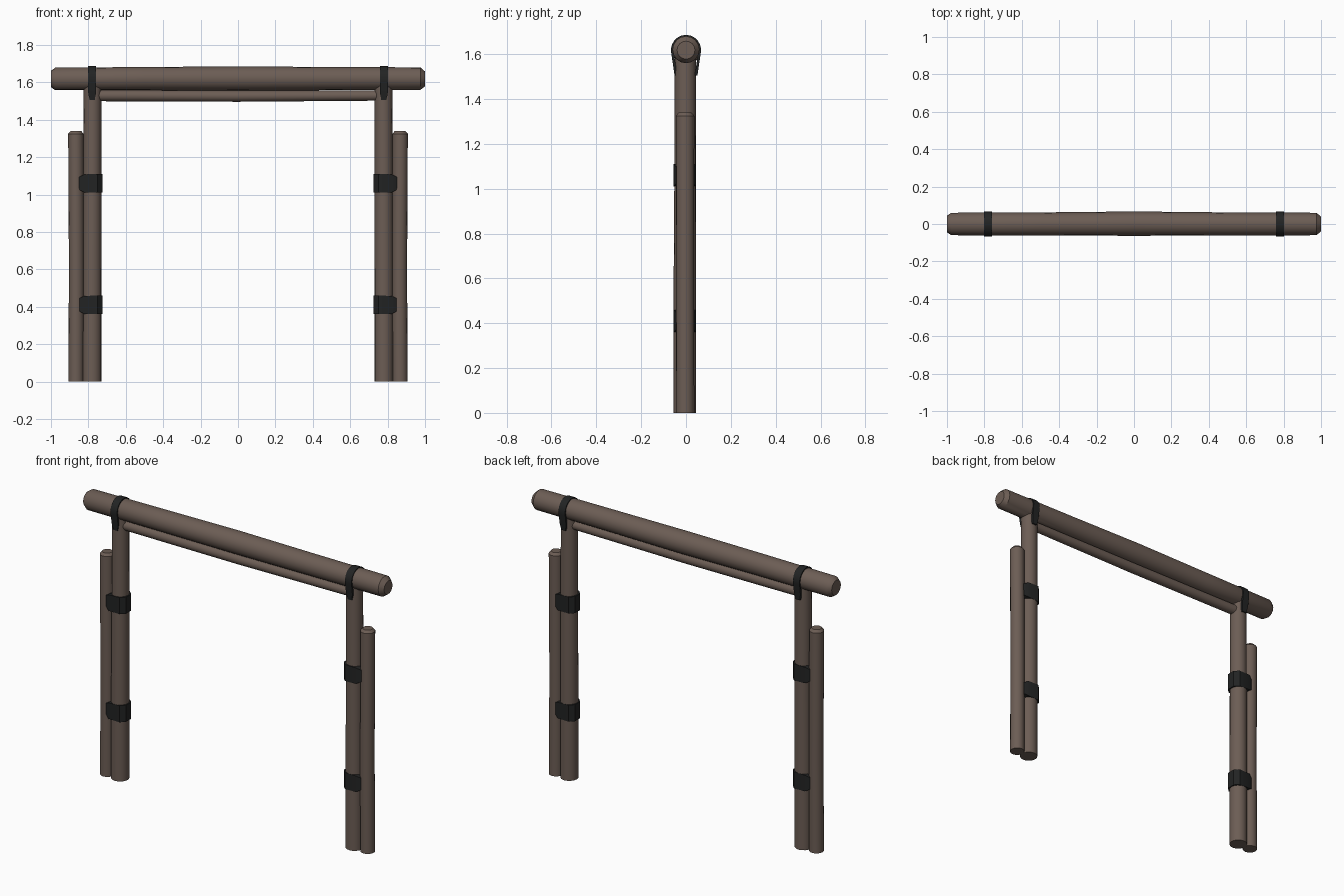
import bpy, bmesh, math
from mathutils import Vector

if "Cube" in bpy.data.objects:
    bpy.data.objects.remove(bpy.data.objects["Cube"])


def material(name, rgb):
    m = bpy.data.materials.new(name)
    m.diffuse_color = (*rgb, 1)
    m.use_nodes = True
    m.node_tree.nodes["Principled BSDF"].inputs["Base Color"].default_value = m.diffuse_color
    return m


WOOD = material("weathered_wood", (0.150, 0.110, 0.090))
STRAP = material("black_strap", (0.016, 0.017, 0.017))


def finish(name, bm, mat, angle):
    bmesh.ops.recalc_face_normals(bm, faces=bm.faces)
    me = bpy.data.meshes.new(name)
    bm.to_mesh(me)
    bm.free()
    me.materials.append(mat)
    ob = bpy.data.objects.new(name, me)
    bpy.context.collection.objects.link(ob)
    bpy.ops.object.select_all(action='DESELECT')
    ob.select_set(True)
    bpy.context.view_layer.objects.active = ob
    bpy.ops.object.shade_smooth_by_angle(angle=math.radians(angle))
    return ob


def log(name, axis, rings, sides=16):
    """Capped log through rings of (centre, radius), along 'x' or 'z'."""
    bm = bmesh.new()
    rows = []
    for c, r in rings:
        row = []
        for i in range(sides):
            a = 2 * math.pi * i / sides
            u, v = r * math.cos(a), r * math.sin(a)
            off = Vector((0, u, v)) if axis == 'x' else Vector((u, v, 0))
            row.append(bm.verts.new(Vector(c) + off))
        rows.append(row)
    for a, b in zip(rows, rows[1:]):
        for i in range(sides):
            j = (i + 1) % sides
            bm.faces.new((a[i], a[j], b[j], b[i]))
    bm.faces.new(rows[0])
    bm.faces.new(rows[-1])
    return finish(name, bm, WOOD, 35)


# Top beam, slightly bowed, with bevelled ends
log("top_beam", 'x', [
    ((-1, 0, 1.618), 0.044), ((-0.977, 0, 1.618), 0.060),
    ((-0.5, 0, 1.620), 0.062), ((0, 0.002, 1.620), 0.065),
    ((0.5, 0, 1.620), 0.062), ((0.975, 0, 1.620), 0.060),
    ((1, 0, 1.618), 0.040)])

# Thin rail under the beam
log("lower_rail", 'x', [
    ((-0.76, -0.003, 1.529), 0.030), ((0, -0.003, 1.526), 0.030),
    ((0.76, -0.003, 1.529), 0.027)])


def band(name, s, z):
    """Strap wrapped round the main post and into the brace post."""
    outline = [(-0.055, -0.025, 0.050), (-0.055, 0.025, 0.050),
               (-0.030, 0.050, 0.050), (0.043, 0.050, 0.048),
               (0.075, 0.032, 0.032), (0.075, -0.032, 0.032),
               (0.043, -0.050, 0.048), (-0.030, -0.050, 0.050)]
    bm = bmesh.new()
    lo, hi = [], []
    for x, y, h in outline:
        p = (s * (0.780 + x), y - 0.005)
        lo.append(bm.verts.new((*p, z - h)))
        hi.append(bm.verts.new((*p, z + h)))
    n = len(outline)
    for i in range(n):
        j = (i + 1) % n
        bm.faces.new((lo[i], lo[j], hi[j], hi[i]))
    # Caps split so each piece stays nearly flat
    for row in (lo, hi):
        bm.faces.new((row[0], row[1], row[2], row[7]))
        bm.faces.new((row[7], row[2], row[3], row[6]))
        bm.faces.new((row[6], row[3], row[4], row[5]))
    finish(name, bm, STRAP, 30)


def beam_strap(name, x):
    """Strap over the beam with tapered tails on the post."""
    path = [(-0.051, 1.505, 0.014), (-0.057, 1.545, 0.021)]
    for i in range(13):
        a = math.radians(190 - 200 * i / 12)
        path.append((0.067 * math.cos(a), 1.619 + 0.067 * math.sin(a), 0.022))
    path += [(0.057, 1.545, 0.021), (0.051, 1.505, 0.014)]
    bm = bmesh.new()
    rows = []
    for y, z, w in path:
        d = Vector((0, y, max(z - 1.619, 0))).normalized() * 0.012
        o = Vector((x, y, z))
        rows.append([bm.verts.new(p) for p in (
            o + Vector((-w, 0, 0)), o + Vector((w, 0, 0)),
            o + Vector((w, 0, 0)) - d, o + Vector((-w, 0, 0)) - d)])
    for a, b in zip(rows, rows[1:]):
        for i in range(4):
            j = (i + 1) % 4
            bm.faces.new((a[i], a[j], b[j], b[i]))
    bm.faces.new(rows[0])
    bm.faces.new(rows[-1])
    finish(name, bm, STRAP, 30)


for side, s in (("left", -1), ("right", 1)):
    # Main post carrying the beam
    log(side + "_main_post", 'z', [
        ((s * 0.780, -0.005, 0), 0.050), ((s * 0.780, -0.005, 0.6), 0.050),
        ((s * 0.779, -0.003, 1.2), 0.048), ((s * 0.778, -0.003, 1.58), 0.047)])
    # Shorter brace post outside it
    log(side + "_brace_post", 'z', [
        ((s * 0.866, -0.004, 0), 0.041), ((s * 0.864, -0.004, 0.6), 0.040),
        ((s * 0.867, -0.004, 1.325), 0.041), ((s * 0.867, -0.004, 1.340), 0.028)])
    # Straps
    band(side + "_lower_band", s, 0.41)
    band(side + "_upper_band", s, 1.06)
    beam_strap(side + "_beam_strap", s * 0.780)
